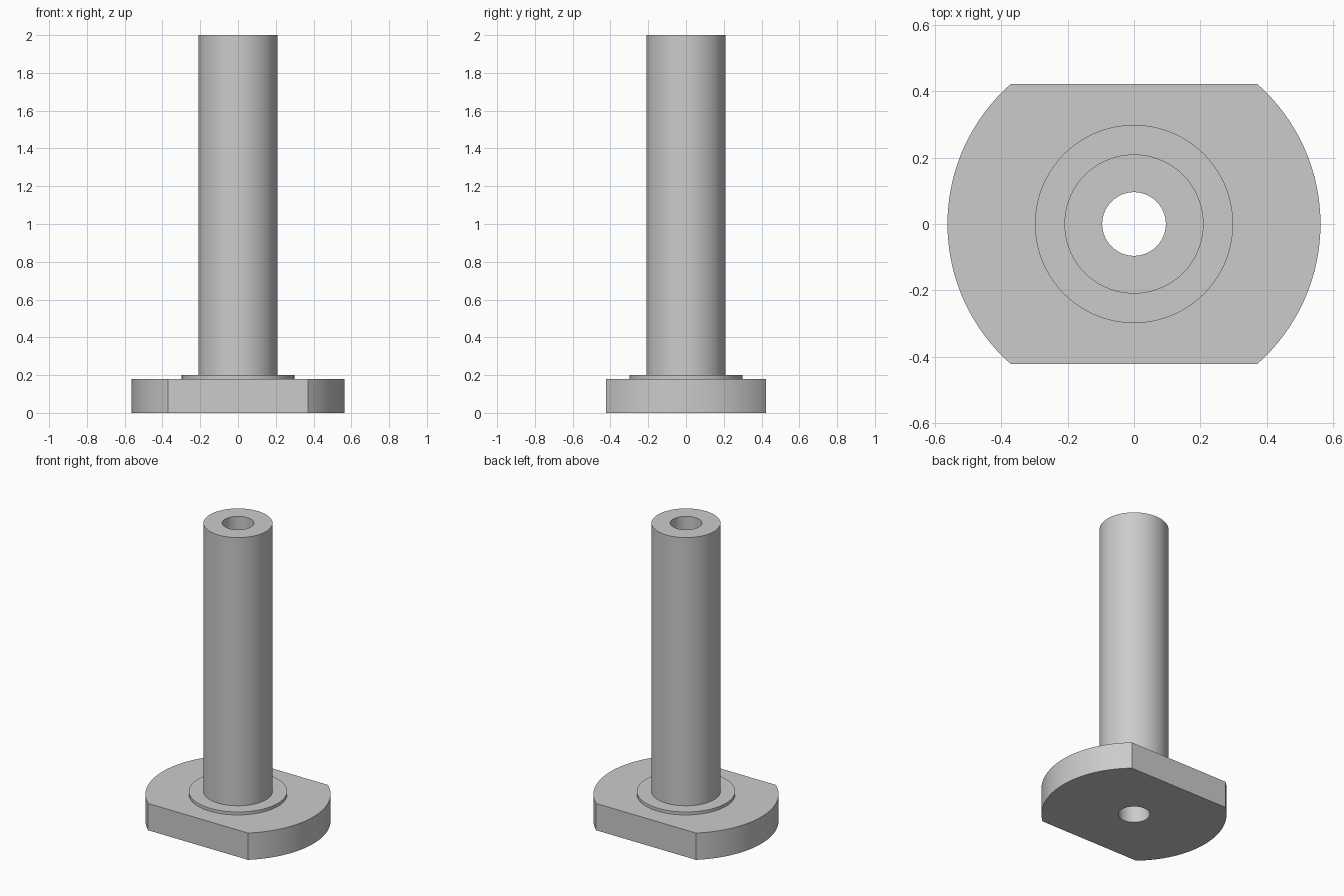
import bpy, bmesh, math

cube = bpy.data.objects.get("Cube")
if cube:
    bpy.data.objects.remove(cube, do_unlink=True)

# Main dimensions
BORE_R, TUBE_R, COLLAR_R, FLANGE_R = 0.096, 0.21, 0.299, 0.563
FLAT_Y = 0.423
FLANGE_TOP, COLLAR_TOP, TUBE_TOP = 0.18, 0.2, 2.0

# Shared metal colour
steel = bpy.data.materials.new("light grey metal")
steel.use_nodes = True
grey = (0.6, 0.6, 0.6, 1)
steel.diffuse_color = grey
steel.node_tree.nodes["Principled BSDF"].inputs["Base Color"].default_value = grey

# Angles that land exactly on the four corners of the flange flats
corner = math.asin(FLAT_Y / FLANGE_R)
stops = [-corner, corner, math.pi - corner, math.pi + corner, 2 * math.pi - corner]
STEPS = 32
angles = [a + (b - a) * i / STEPS for a, b in zip(stops, stops[1:]) for i in range(STEPS)]


def ring(bm, radius, z):
    """Circle of vertices, cut off straight at the flange flats."""
    return [bm.verts.new((radius * math.cos(a),
                          max(-FLAT_Y, min(FLAT_Y, radius * math.sin(a))), z))
            for a in angles]


# Closed section: flange, collar, tube, then back down the through bore
section = [(BORE_R, 0), (FLANGE_R, 0), (FLANGE_R, FLANGE_TOP),
           (COLLAR_R, FLANGE_TOP), (COLLAR_R, COLLAR_TOP),
           (TUBE_R, COLLAR_TOP), (TUBE_R, TUBE_TOP), (BORE_R, TUBE_TOP)]

bm = bmesh.new()
rings = [ring(bm, r, z) for r, z in section]
count = len(angles)
for lower, upper in zip(rings, rings[1:] + rings[:1]):
    for i in range(count):
        j = (i + 1) % count
        bm.faces.new((lower[i], lower[j], upper[j], upper[i]))
bmesh.ops.recalc_face_normals(bm, faces=bm.faces)

mesh = bpy.data.meshes.new("flanged_sleeve")
bm.to_mesh(mesh)
bm.free()
mesh.materials.append(steel)
sleeve = bpy.data.objects.new("flanged_sleeve", mesh)
bpy.context.collection.objects.link(sleeve)

# Smooth round walls, sharp rims
bpy.ops.object.select_all(action="DESELECT")
sleeve.select_set(True)
bpy.context.view_layer.objects.active = sleeve
bpy.ops.object.shade_smooth_by_angle(angle=math.radians(30))
